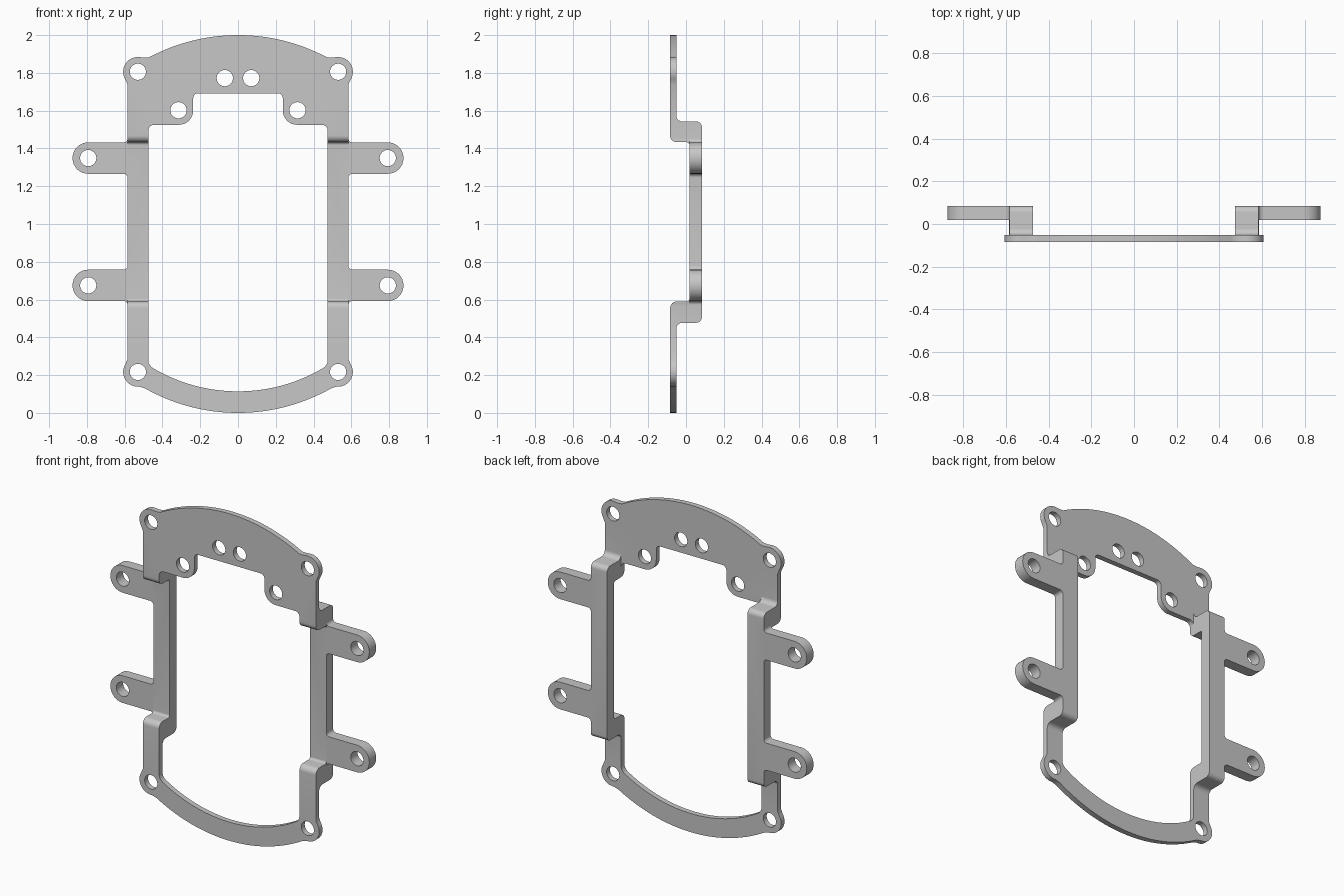
import bpy, bmesh
from math import sin, cos, tan, radians
from mathutils import Vector, Matrix

cube = bpy.data.objects.get("Cube")
if cube:
    bpy.data.objects.remove(cube)

grey = bpy.data.materials.new("light_grey")
grey.use_nodes = True
grey.diffuse_color = (0.57, 0.57, 0.57, 1)
grey.node_tree.nodes["Principled BSDF"].inputs["Base Color"].default_value = grey.diffuse_color


def arc(cx, cz, r, start, end, n=16):
    """Points along a circular arc, angles in degrees."""
    angles = [radians(start + (end - start) * i / n) for i in range(n + 1)]
    return [(cx + r * cos(a), cz + r * sin(a)) for a in angles]


def rounded(corners, n=8):
    """Closed outline; corners given as (u, v, radius) become fillets."""
    out = []
    for i, c in enumerate(corners):
        p = Vector(c[:2])
        r = c[2] if len(c) > 2 else 0
        if not r:
            out.append(tuple(p))
            continue
        a = (Vector(corners[i - 1][:2]) - p).normalized()
        b = (Vector(corners[(i + 1) % len(corners)][:2]) - p).normalized()
        half = a.angle(b) / 2
        centre = p + (a + b).normalized() * (r / sin(half))
        start = p + a * (r / tan(half)) - centre
        end = p + b * (r / tan(half)) - centre
        sweep = start.angle_signed(end)
        for k in range(n + 1):
            t = -sweep * k / n
            out.append((centre.x + start.x * cos(t) - start.y * sin(t),
                        centre.y + start.x * sin(t) + start.y * cos(t)))
    return out


def mirrored(half):
    """Join a right-hand half outline with its reflection."""
    return half + [(-u, v) for u, v in reversed(half) if abs(u) > 1e-5]


def prism(name, loops, place, depth):
    """Fill outlines (inner ones are holes) and extrude them."""
    bm = bmesh.new()
    edges = []
    for loop in loops:
        verts = [bm.verts.new(place(u, v)) for u, v in loop]
        edges += [bm.edges.new((verts[i - 1], verts[i])) for i in range(len(verts))]
    bmesh.ops.triangle_fill(bm, use_beauty=True, use_dissolve=False, edges=edges)
    grown = bmesh.ops.extrude_face_region(bm, geom=bm.faces[:], use_keep_orig=True)
    moved = [g for g in grown["geom"] if isinstance(g, bmesh.types.BMVert)]
    bmesh.ops.translate(bm, verts=moved, vec=depth)
    bmesh.ops.recalc_face_normals(bm, faces=bm.faces)
    return finish(name, bm)


def finish(name, bm):
    mesh = bpy.data.meshes.new(name)
    bm.to_mesh(mesh)
    bm.free()
    mesh.materials.append(grey)
    obj = bpy.data.objects.new(name, mesh)
    bpy.context.collection.objects.link(obj)
    return obj


def box(name, low, high):
    low, high = Vector(low), Vector(high)
    bm = bmesh.new()
    bmesh.ops.create_cube(bm, size=1, matrix=Matrix.Translation((low + high) / 2)
                          @ Matrix.Diagonal((high - low).to_4d()))
    return finish(name, bm)


def combine(target, tool, operation):
    tool.hide_render = True
    bpy.context.view_layer.objects.active = target
    mod = target.modifiers.new(operation.lower(), "BOOLEAN")
    mod.operation, mod.object, mod.solver = operation, tool, "EXACT"
    bpy.ops.object.modifier_apply(modifier=mod.name)
    bpy.data.objects.remove(tool)


# Shared measurements
IN, OUT = 0.475, 0.585              # inner and outer edges of the side strips
FRONT, PLATE, RAIL, BACK = -0.084, -0.051, 0.018, 0.084
STEP_LOW, STEP_HIGH = 0.590, 1.433  # undersides of the offset steps
ear_x, ear_low, ear_high, ear_r = 0.53, 0.217, 1.806, 0.078
arm_x, arm_r = 0.793, 0.083
arm_heights = (0.675, 1.349)


# Outer outline: bottom bow, ears, arms, top bow
def arm(z):
    return [(OUT, z - arm_r, 0.02), (arm_x + arm_r, z - arm_r, arm_r - 0.001),
            (arm_x + arm_r, z + arm_r, arm_r - 0.001), (OUT, z + arm_r, 0.02)]


outer = arc(0, 1, 1, -90, -60.5, 24)
outer += arc(ear_x, ear_low, ear_r, -95, 32) + [(OUT, ear_low + 0.067)]
for height in arm_heights:
    outer += arm(height)
outer += [(OUT, ear_high - 0.067)] + arc(ear_x, ear_high, ear_r, -32, 98)
outer += [(0.495, 1.881)] + arc(0, 1, 1, 62, 90, 24)
outer_loop = mirrored(rounded(outer))

# Inner opening: lower bow, straight sides, rounded lobes and top recess
inner = arc(0, 1, 0.886, -90, -60.2, 24)
inner += [(IN, 0.252, 0.05), (IN, 1.525, 0.03), (0.237, 1.525, 0.076),
          (0.237, 1.692, 0.025), (0, 1.692)]
inner_loop = mirrored(rounded(inner))

# Screw holes
holes = []
for x, z in [(ear_x, ear_low), (ear_x, ear_high), (0.315, 1.602), (0.07, 1.772),
             (arm_x, arm_heights[0]), (arm_x, arm_heights[1])]:
    for side in (1, -1):
        holes.append(arc(side * x, z, 0.043, 0, 348.75, 31))

frame = prism("mounting_frame", [outer_loop, inner_loop] + holes,
              lambda u, v: (u, -0.2, v), (0, 0.4, 0))

# Side profile: thin end plates stepping back to a thicker middle rail
profile = rounded([
    (FRONT, -0.1), (FRONT, STEP_LOW, 0.035), (RAIL, STEP_LOW, 0.015),
    (RAIL, STEP_HIGH, 0.015), (FRONT, STEP_HIGH, 0.035), (FRONT, 2.1),
    (PLATE, 2.1), (PLATE, 1.543, 0.03), (BACK, 1.543, 0.03),
    (BACK, 0.477, 0.03), (PLATE, 0.477, 0.03), (PLATE, -0.1)])
side_profile = prism("side_profile", [profile], lambda u, v: (-1.2, u, v), (2.4, 0, 0))
combine(frame, side_profile, "INTERSECT")

# Keep the steps on the strips only: thin the top plate and the arm roots
combine(frame, box("plate_cutter", (-IN, PLATE, 1.49), (IN, 0.3, 1.72)), "DIFFERENCE")
for side in (1, -1):
    xs = sorted((side * (OUT + 0.0005), side * 1.1))
    combine(frame, box("arm_cutter", (xs[0], -0.3, 0.5), (xs[1], RAIL, 1.53)), "DIFFERENCE")

# Tidy flat areas and shade the rounded edges
bm = bmesh.new()
bm.from_mesh(frame.data)
bmesh.ops.remove_doubles(bm, verts=bm.verts, dist=0.0001)
bmesh.ops.dissolve_limit(bm, angle_limit=radians(0.5), verts=bm.verts, edges=bm.edges)
bmesh.ops.triangulate(bm, faces=[f for f in bm.faces if len(f.verts) > 4])
bm.to_mesh(frame.data)
bm.free()
bpy.ops.object.select_all(action="DESELECT")
frame.select_set(True)
bpy.context.view_layer.objects.active = frame
bpy.ops.object.shade_smooth_by_angle(angle=radians(30))
